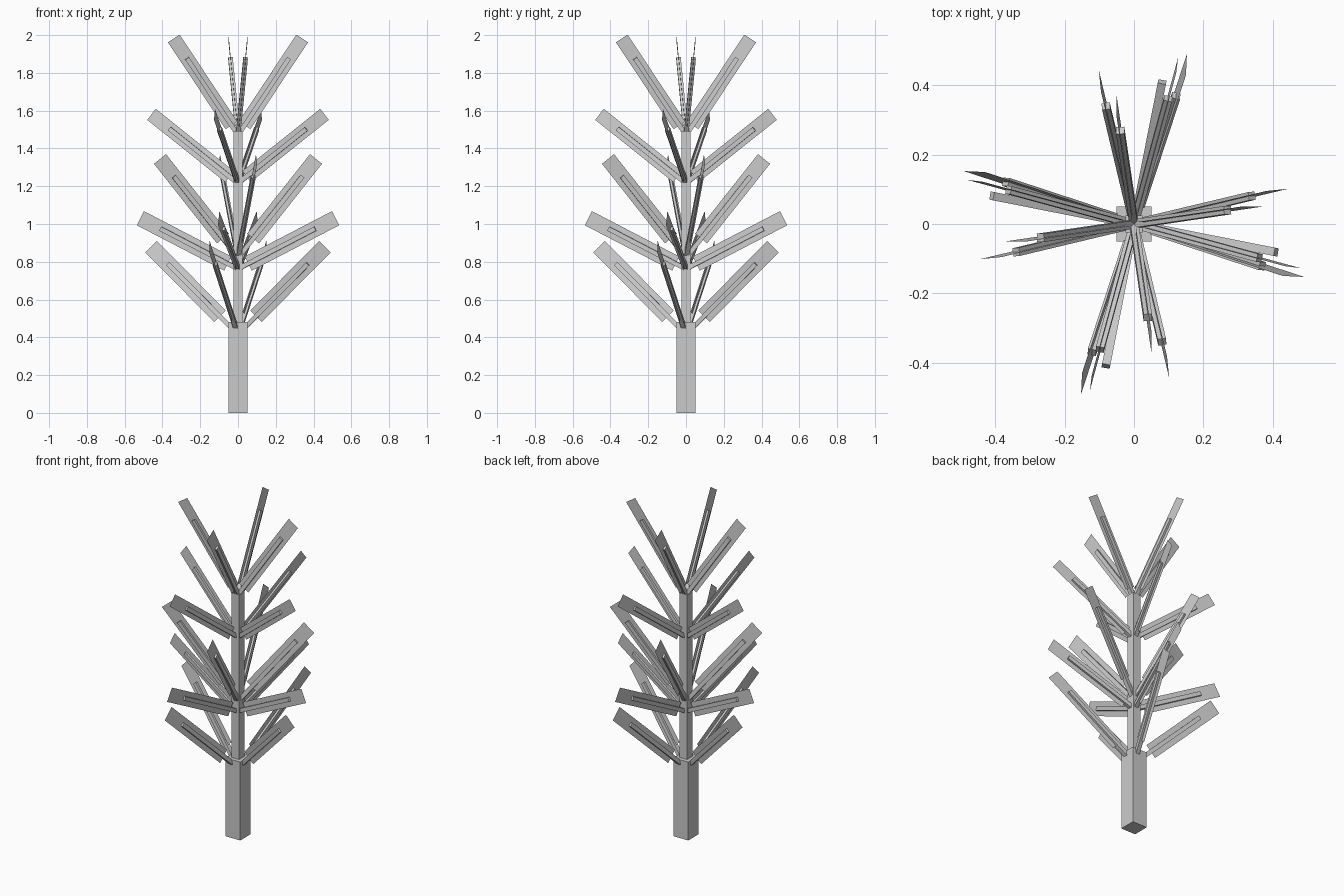
import bpy, bmesh, math
from mathutils import Vector, Matrix

cube = bpy.data.objects.get("Cube")
if cube:
    bpy.data.objects.remove(cube, do_unlink=True)

grey = bpy.data.materials.new("plain_grey")
grey.use_nodes = True
grey.diffuse_color = (0.6, 0.6, 0.6, 1)
grey.node_tree.nodes["Principled BSDF"].inputs["Base Color"].default_value = (0.6, 0.6, 0.6, 1)


def add_object(name, bm):
    mesh = bpy.data.meshes.new(name)
    bm.to_mesh(mesh)
    bm.free()
    mesh.materials.append(grey)
    obj = bpy.data.objects.new(name, mesh)
    bpy.context.collection.objects.link(obj)
    return obj


def box(name, size, center, frame=Matrix()):
    bm = bmesh.new()
    bmesh.ops.create_cube(bm, size=1)
    bm.transform(frame @ Matrix.Translation(center) @ Matrix.Diagonal((*size, 1)))
    return add_object(name, bm)


def card(name, start, end, half, frame):
    bm = bmesh.new()
    corners = [(start, -half), (end, -half), (end, half), (start, half)]
    bm.faces.new([bm.verts.new((x, 0, z)) for x, z in corners])
    bm.transform(frame)
    return add_object(name, bm)


# Trunk: thick foot and thin stem
box("trunk_foot", (0.1, 0.1, 0.48), (0, 0, 0.24))
box("trunk_stem", (0.05, 0.05, 1.02), (0, 0, 0.98))

# Tiers: base height, slope, heading, roll, card start, stick tip, card tip (all in x), half width
TIERS = [
    (0.415, 0.96, -18.2, 11, 0.095, 0.370, 0.460, 0.043),
    (0.762, 0.51, -11.2, 0, 0.055, 0.410, 0.517, 0.042),
    (0.822, 1.23, 13.4, -6, 0.080, 0.340, 0.413, 0.041),
    (1.215, 0.77, -15.2, 5, 0.045, 0.362, 0.458, 0.037),
    (1.470, 1.49, 8.4, -7, 0.035, 0.270, 0.340, 0.037),
]
STICK = 0.024

# Each tier: four sticks, each carrying one flat needle card
for t, (base, slope, heading, roll, first, tip, last, half) in enumerate(TIERS, 1):
    turn = math.radians(heading)
    pitch = math.atan(slope)
    along = 1 / (math.cos(turn) * math.cos(pitch))
    for q in range(4):
        frame = (Matrix.Translation((0, 0, base))
                 @ Matrix.Rotation(turn + q * math.pi / 2, 4, "Z")
                 @ Matrix.Rotation(-pitch, 4, "Y")
                 @ Matrix.Rotation(math.radians(roll), 4, "X"))
        length = tip * along
        box(f"branch_{t}_{q + 1}", (length, STICK, STICK), (length / 2, 0, 0), frame)
        card(f"needles_{t}_{q + 1}", first * along, last * along, half, frame)
